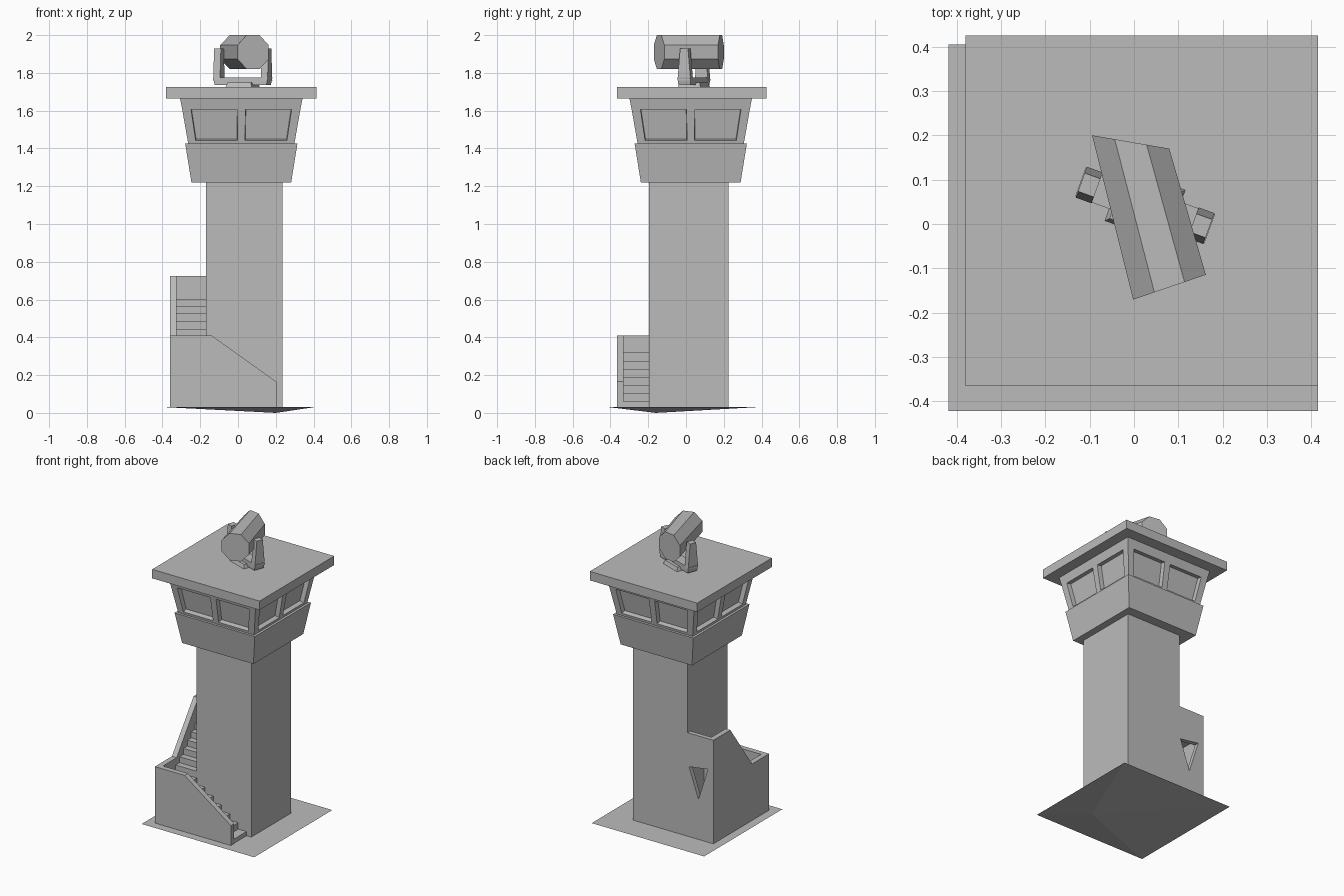
import bpy, bmesh, math
from mathutils import Vector, Matrix

if "Cube" in bpy.data.objects:
    bpy.data.objects.remove(bpy.data.objects["Cube"])

grey = bpy.data.materials.new("concrete_grey")
grey.diffuse_color = (0.5, 0.5, 0.5, 1)
grey.use_nodes = True
grey.node_tree.nodes["Principled BSDF"].inputs["Base Color"].default_value = grey.diffuse_color


def finish(name, bm):
    bmesh.ops.recalc_face_normals(bm, faces=bm.faces)
    me = bpy.data.meshes.new(name)
    bm.to_mesh(me)
    bm.free()
    me.materials.append(grey)
    ob = bpy.data.objects.new(name, me)
    bpy.context.collection.objects.link(ob)
    return ob


def loft(name, lower, upper):
    """Closed solid between two matching rings of points."""
    bm = bmesh.new()
    a = [bm.verts.new(p) for p in lower]
    b = [bm.verts.new(p) for p in upper]
    n = len(a)
    bm.faces.new(a[::-1])
    bm.faces.new(b)
    for i in range(n):
        j = (i + 1) % n
        bm.faces.new((a[i], a[j], b[j], b[i]))
    return finish(name, bm)


def rect(x0, x1, y0, y1, z):
    return [(x0, y0, z), (x1, y0, z), (x1, y1, z), (x0, y1, z)]


def box(name, x0, x1, y0, y1, z0, z1):
    return loft(name, rect(x0, x1, y0, y1, z0), rect(x0, x1, y0, y1, z1))


CX, CY = 0.0175, 0.025


def square(h, z):
    return rect(CX - h, CX + h, CY - h, CY + h, z)


# ground plate: thin sheet whose underside dips to one low point
bm = bmesh.new()
top = [bm.verts.new(p) for p in rect(-0.418, 0.415, -0.422, 0.405, 0.032)]
tip = bm.verts.new((0.2, -0.16, 0.0))
bm.faces.new(top)
for i in range(4):
    bm.faces.new((top[i], tip, top[(i + 1) % 4]))
finish("ground_plate", bm)

# tower shaft and flared lower cabin
box("shaft", -0.17, 0.235, -0.195, 0.225, 0.03, 1.23)
loft("cabin_skirt", square(0.264, 1.22), square(0.297, 1.425))

# window band: leaning walls with two sunken panes on each side
bm = bmesh.new()
us = [0, 0.075, 0.465, 0.535, 0.925]
levels = [(1.42, 0.28), (1.442, 0.284), (1.607, 0.313), (1.668, 0.325)]
rings = []
for z, h in levels:
    c = [Vector(p) for p in square(h, z)]
    rings.append([bm.verts.new(c[s].lerp(c[(s + 1) % 4], u))
                  for s in range(4) for u in us])
panes = []
for k in range(3):
    for i in range(20):
        j = (i + 1) % 20
        f = bm.faces.new((rings[k][i], rings[k][j], rings[k + 1][j], rings[k + 1][i]))
        if k == 1 and i % 5 in (1, 3):
            panes.append(f)
bm.faces.new(rings[0][::-1])
bm.faces.new(rings[3])
bm.normal_update()
bmesh.ops.inset_individual(bm, faces=panes, thickness=0.003, depth=-0.03)
finish("window_band", bm)

# flat roof slab
box("roof", -0.38, 0.415, -0.365, 0.425, 1.665, 1.725)

# stair parapets: front wall and left wall from side profiles
front = [(-0.36, 0.03), (0.203, 0.03), (0.203, 0.165), (-0.14, 0.41), (-0.36, 0.41)]
loft("front_stair_wall", [(x, -0.365, z) for x, z in front],
     [(x, -0.33, z) for x, z in front])
left = [(-0.365, 0.03), (0.225, 0.03), (0.225, 0.725), (0.045, 0.725),
        (-0.185, 0.41), (-0.365, 0.41)]
loft("left_stair_wall", [(-0.36, y, z) for y, z in left],
     [(-0.325, y, z) for y, z in left])

# back stair wall with a triangular opening
back = box("back_stair_wall", -0.326, -0.169, 0.195, 0.225, 0.03, 0.725)
tri = [(-0.32, 0.52), (-0.18, 0.50), (-0.25, 0.30)]
cutter = loft("opening_cutter", [(x, 0.15, z) for x, z in tri],
              [(x, 0.26, z) for x, z in tri])
cutter.hide_render = True
cutter.hide_viewport = True
m = back.modifiers.new("opening", "BOOLEAN")
m.object = cutter
m.operation = "DIFFERENCE"
m.solver = "EXACT"

# lower flight, corner landing, upper flight, top landing
N = 6
for i in range(N):
    x1 = 0.2 - i * 0.37 / N
    box("lower_step", x1 - 0.37 / N, x1, -0.332, -0.194, 0.03, 0.06 + i * 0.043)
box("corner_landing", -0.327, -0.168, -0.332, -0.194, 0.03, 0.32)
for i in range(N):
    y0 = -0.195 + i * 0.245 / N
    z = 0.365 + i * 0.04
    box("upper_step", -0.327, -0.168, y0, y0 + 0.245 / N, 0.03, z)
box("top_landing", -0.327, -0.168, 0.05, 0.197, 0.555, 0.6)

# searchlight pedestal and yoke
P = Vector((0.025, 0.042, 0))
turn = Matrix.Translation(P) @ Matrix.Rotation(math.radians(-20), 4, "Z")


def turned(pts):
    return [turn @ Vector(p) for p in pts]


loft("pedestal", turned(rect(-0.075, 0.075, -0.065, 0.065, 1.72)),
     turned(rect(-0.065, 0.065, -0.055, 0.055, 1.75)))
loft("yoke_bar", turned(rect(-0.145, 0.145, -0.035, 0.035, 1.735)),
     turned(rect(-0.155, 0.155, -0.035, 0.035, 1.775)))
for side, s in (("left", -1), ("right", 1)):
    a, b = sorted((s * 0.115, s * 0.153))
    loft(side + "_yoke_arm", turned(rect(a, b, -0.037, 0.037, 1.76)),
         turned(rect(a, b, -0.022, 0.022, 1.93)))

# octagonal lamp barrel with slightly skewed ends


def ring(c, half):
    pts = []
    for i in range(8):
        t = math.radians(22.5 + 45 * i)
        k = 1 / math.cos(math.radians(22.5))
        pts.append(Vector(c) + Vector(half) * math.cos(t) * k
                   + Vector((0, 0, 0.09 * math.sin(t) * k)))
    return pts


loft("lamp_barrel", ring((0.08, -0.1425, 1.91), (0.082, 0.028, 0)),
     ring((-0.0075, 0.185, 1.91), (0.087, -0.015, 0)))
